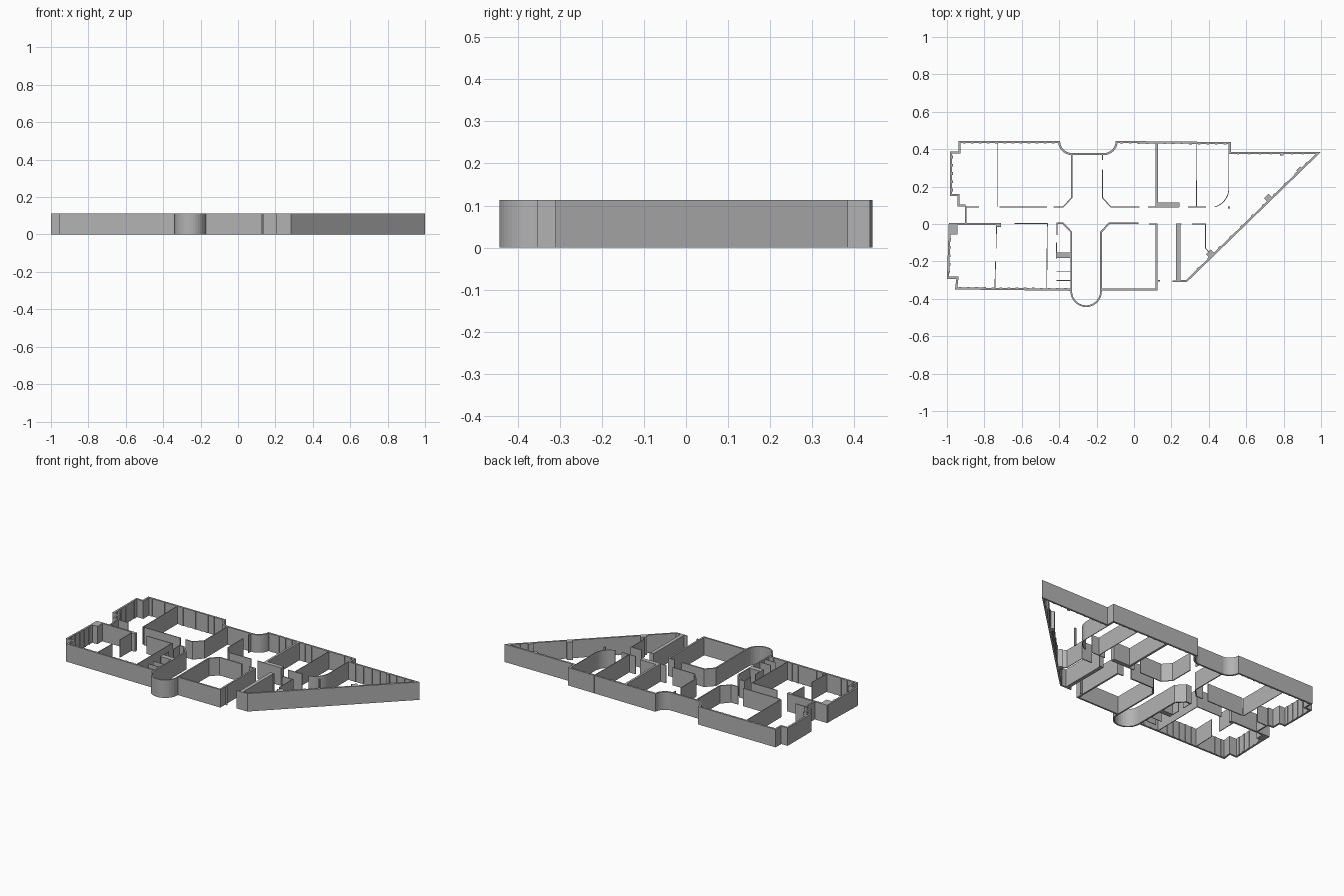
import bpy, bmesh, math
from mathutils import Vector

if "Cube" in bpy.data.objects:
    bpy.data.objects.remove(bpy.data.objects["Cube"])

H = 0.113
mat = bpy.data.materials.new("plaster grey")
mat.diffuse_color = (0.45, 0.45, 0.45, 1)
mat.use_nodes = True
mat.node_tree.nodes["Principled BSDF"].inputs["Base Color"].default_value = mat.diffuse_color


def finish(name, bm):
    bmesh.ops.recalc_face_normals(bm, faces=bm.faces)
    me = bpy.data.meshes.new(name)
    bm.to_mesh(me)
    bm.free()
    me.materials.append(mat)
    ob = bpy.data.objects.new(name, me)
    bpy.context.collection.objects.link(ob)
    return ob


def arc(cx, cy, r, a0, a1, n=10):
    return [(cx + r * math.cos(math.radians(a0 + (a1 - a0) * i / n)),
             cy + r * math.sin(math.radians(a0 + (a1 - a0) * i / n))) for i in range(n + 1)]


def offset(pts, d):
    """Mitred offset of an open path, positive to its right."""
    out = []
    for i, p in enumerate(pts):
        dirs = []
        if i > 0:
            dirs.append((p - pts[i - 1]).normalized())
        if i < len(pts) - 1:
            dirs.append((pts[i + 1] - p).normalized())
        ns = [Vector((t.y, -t.x)) for t in dirs]
        m = sum(ns, Vector((0, 0))).normalized()
        out.append(p + m * (d / m.dot(ns[0])))
    return out


def wall(name, pts, left, right):
    """Full-height wall following a path, with thickness on either side."""
    pts = [Vector(p) for p in pts]
    pts = [p for i, p in enumerate(pts) if i == 0 or (p - pts[i - 1]).length > 1e-4]
    bm = bmesh.new()
    rows = []
    for a, b in zip(offset(pts, -left), offset(pts, right)):
        rows.append([bm.verts.new((q.x, q.y, z)) for q, z in ((a, 0), (a, H), (b, H), (b, 0))])
    for r0, r1 in zip(rows, rows[1:]):
        for k in range(4):
            bm.faces.new((r0[k], r1[k], r1[(k + 1) % 4], r0[(k + 1) % 4]))
    bm.faces.new(rows[0])
    bm.faces.new(rows[-1])
    return finish(name, bm)


def thin(name, *pts, t=0.004):
    return wall(name, pts, t / 2, t / 2)


def block(name, x0, x1, y0, y1):
    return wall(name, [(x0, (y0 + y1) / 2), (x1, (y0 + y1) / 2)], (y1 - y0) / 2, (y1 - y0) / 2)


# Outer shell, paths run clockwise with the interior on the right
T = 0.011
north = ([(-.90, .094), (-.943, .094), (-.943, .15), (-.983, .15), (-.983, .388), (-.938, .388),
          (-.938, .444), (-.395, .444)] + arc(-.33, .444, .065, 180, 270)
         + arc(-.163, .444, .065, 270, 360)
         + [(.518, .438), (.518, .386), (1, .386), (.283, -.31), (.225, -.31), (.225, 0)])
wall("north_and_wedge_outer_wall", north, 0, T)
south = [(-.34, -.357), (-.957, -.35), (-.95, -.293), (-1, -.293), (-.99, .005), (-.71, .005)]
wall("south_west_outer_wall", south, 0, T)
wall("south_room_outer_wall", [(.125, .003), (.125, -.355), (-.17, -.355)], 0, T)
hall = ([(-.03 + .055, 0), (-.13, 0), (-.172, -.045), (-.172, -.36)]
        + arc(-.256, -.36, .084, 0, -180, 18)
        + [(-.34, -.045), (-.382, 0), (-.415, 0)])
wall("round_ended_hall", hall, 0, .009)
thin("west_entry_wall", (-.90, .094), (-.90, 0), t=.009)

# Corridor walls with door gaps
thin("north_corridor_a", (-.90, .09), (-.83, .09), t=.006)
thin("north_corridor_b", (-.72, .09), (-.465, .09), t=.006)
thin("north_hall_left", (-.43, .09), (-.38, .09), (-.333, .14), (-.333, .38), t=.006)
thin("north_hall_right_stub", (-.168, .38), (-.168, .342))
thin("north_hall_right", (-.168, .292), (-.168, .14), (-.123, .09), (.03, .09), t=.006)
thin("north_corridor_c", (.075, .09), (.24, .09), t=.006)
thin("north_corridor_d", (.29, .09), (.385, .09), t=.005)
thin("south_corridor_a", (-.64, .002), (-.46, .002), t=.006)
thin("south_corridor_b", (.08, 0), (.125, 0), t=.006)
thin("wedge_corridor_a", (.225, 0), (.255, 0), t=.006)
thin("wedge_corridor_b", (.31, 0), (.385, 0), t=.006)

# Room partitions
thin("partition_north_west", (-.728, .44), (-.728, .09))
thin("partition_north_centre", (.121, .44), (.121, .09), t=.014)
thin("partition_north_east", (.336, .44), (.334, .09))
thin("curved_partition", (.507, .437), *arc(.405, .19, .102, 0, -75, 12))
thin("partition_south_west_a", (-.735, 0), (-.737, -.13))
thin("partition_south_west_b", (-.74, -.20), (-.744, -.35))
thin("partition_south_centre", (-.463, 0), (-.467, -.35))
thin("washroom_wall_a", (-.412, 0), (-.412, -.06))
thin("washroom_wall_b", (-.414, -.10), (-.414, -.185))
for y in (-.255, -.302):
    thin("stall_divider", (-.415, y), (-.34, y))
thin("wedge_partition", (.382, 0), (.382, -.13), (.415, -.165))

# Solid shafts and columns
for x0, x1, y0, y1 in [(-.414, -.34, -.183, -.152), (.12, .243, .09, .114), (-.992, -.945, -.055, .0),
                       (-.738, -.71, -.016, .003), (.229, .248, -.305, .0), (.502, .512, .084, .094),
                       (.78, .80, .365, .383), (.128, .138, -.308, -.30), (.205, .228, -.31, -.302)]:
    block("solid_shaft", x0, x1, y0, y1)


def ribs(name, a, b, n, w=.006, d=.006):
    """Thin window piers along the inner face of an outer wall."""
    a, b = Vector(a), Vector(b)
    u = (b - a).normalized()
    side = Vector((u.y, -u.x))
    for i in range(n):
        p = a.lerp(b, (i + .5) / n) + side * T
        wall(name, [p - u * w / 2, p + u * w / 2], 0, d)


ribs("north_west_pier", (-.93, .444), (-.41, .444), 12, .014, .003)
ribs("north_east_pier", (-.09, .444), (.51, .438), 13, .014, .003)
ribs("west_pier_upper", (-.983, .16), (-.983, .38), 5, .014, .003)
ribs("west_pier_lower", (-.998, -.28), (-.992, -.06), 5, .014, .003)
ribs("south_pier", (-.345, -.357), (-.95, -.35), 14, .014, .003)
ribs("wedge_north_pier", (.53, .386), (.93, .386), 7, .008, .004)
ribs("wedge_slope_pier", (.96, .347), (.32, -.274), 11, .014, .004)
# Larger columns on the sloped wall
s0, s1 = Vector((1, .386)), Vector((.283, -.31))
for f, w in ((.15, .03), (.375, .035), (.805, .035)):
    p = s0.lerp(s1, f)
    u = (s1 - s0).normalized()
    ribs("slope_column", p - u * .02, p + u * .02, 1, w, .024 if w > .03 else .01)
